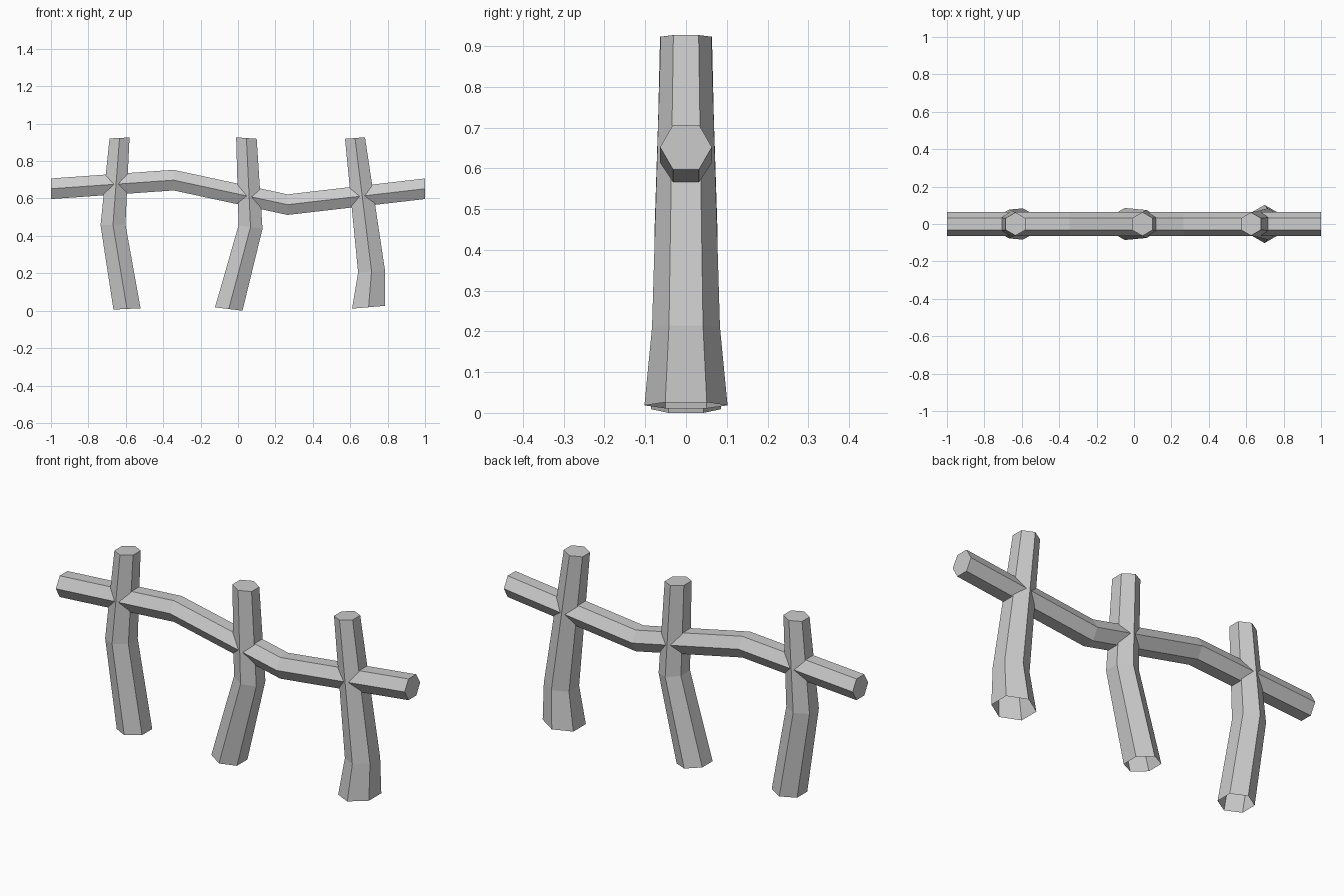
import bpy, bmesh
from mathutils import Vector

if "Cube" in bpy.data.objects:
    bpy.data.objects.remove(bpy.data.objects["Cube"])


def hex_tube(name, sections, cap_start=True):
    """Six-sided bent tube; each section is a pair of opposite edge midpoints (x, z)."""
    bm = bmesh.new()
    rings = []
    for (x1, z1), (x2, z2) in sections:
        a, b = Vector((x1, 0, z1)), Vector((x2, 0, z2))
        mid, half = (a + b) / 2, (b - a) / 2
        r = half.length / 0.866
        corners = [(0, -1), (1, -.5), (1, .5), (0, 1), (-1, .5), (-1, -.5)]
        rings.append([bm.verts.new(mid + half * u + Vector((0, v * r, 0))) for u, v in corners])
    for lo, hi in zip(rings, rings[1:]):
        for i in range(6):
            j = (i + 1) % 6
            bm.faces.new((lo[i], lo[j], hi[j], hi[i]))
    if cap_start:
        bm.faces.new(rings[0][::-1])
    bm.faces.new(rings[-1])
    bmesh.ops.recalc_face_normals(bm, faces=bm.faces)
    if not cap_start:
        # open tube: make sure the walls face outwards
        bm.normal_update()
        if bm.faces[-1:][0].normal.z < 0:
            bmesh.ops.reverse_faces(bm, faces=bm.faces)
    mesh = bpy.data.meshes.new(name)
    bm.to_mesh(mesh)
    bm.free()
    obj = bpy.data.objects.new(name, mesh)
    bpy.context.collection.objects.link(obj)


# Crooked posts, open underneath: base, bend and top
posts = {
    "left_post": [((-.666, .006), (-.521, .013)), ((-.735, .457), (-.602, .462)), ((-.687, .921), (-.58, .926))],
    "middle_post": [((-.123, .018), (.024, .0)), ((.003, .457), (.131, .438)), ((-.01, .927), (.1, .919))],
    "right_post": [((.61, .011), (.786, .026)), ((.642, .205), (.786, .215)), ((.572, .919), (.679, .927))],
}
for name, sections in posts.items():
    hex_tube(name, sections, cap_start=False)

# Wavy rail running through the posts
path = [(-1, .652), (-.345, .698), (.265, .567), (1, .652)]
hex_tube("rail", [((x, z - .055), (x, z + .055)) for x, z in path])
